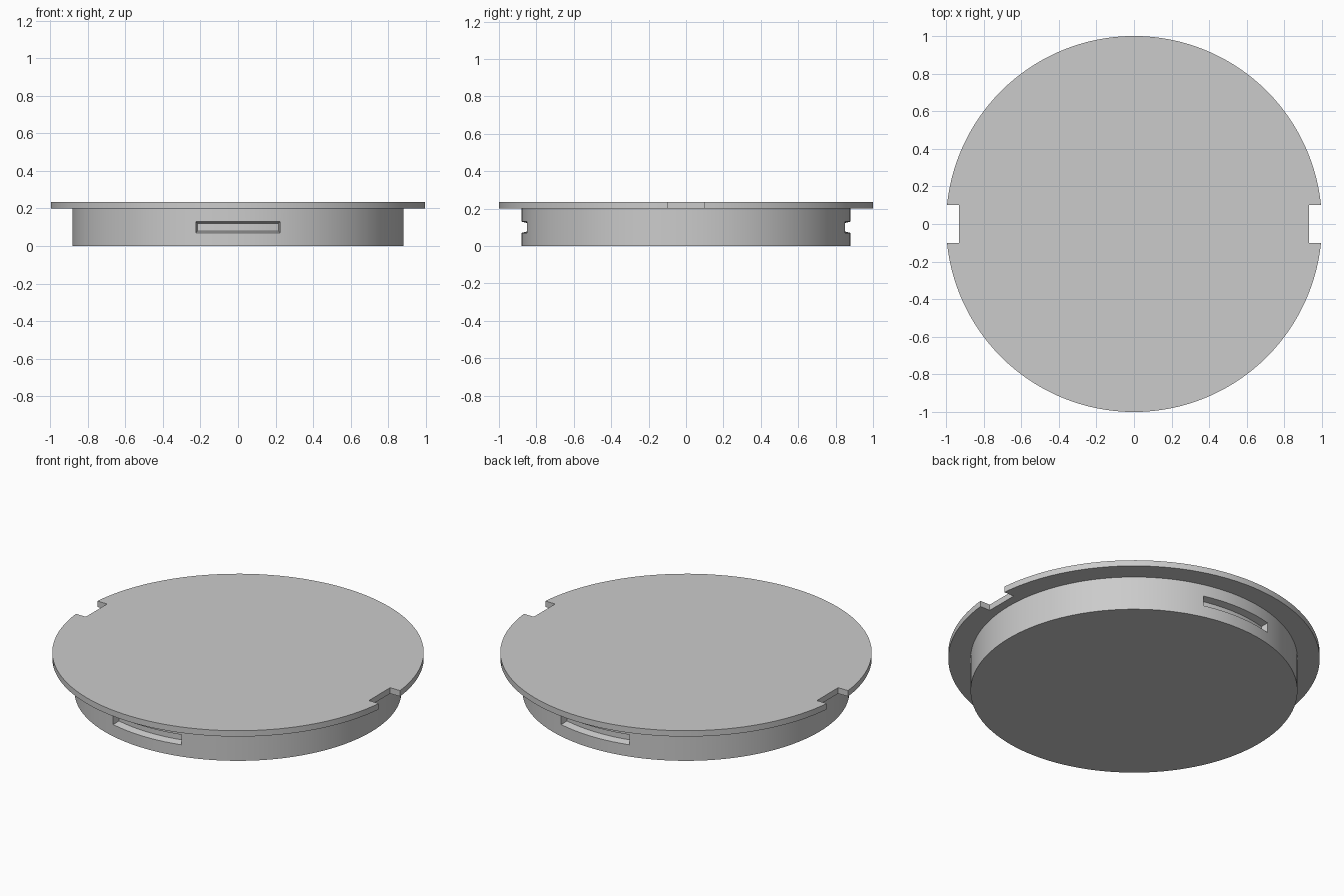
import bpy, bmesh
from math import sin, cos, pi, radians

cube = bpy.data.objects.get("Cube")
if cube:
    bpy.data.objects.remove(cube)

SEGMENTS = 128
PLUG_R, RIM_R = 0.88, 1.0
RIM_BOTTOM, RIM_TOP = 0.20, 0.235

grey = bpy.data.materials.new("plain grey")
grey.use_nodes = True
colour = (0.6, 0.6, 0.6, 1)
grey.diffuse_color = colour
grey.node_tree.nodes["Principled BSDF"].inputs["Base Color"].default_value = colour


def make_object(name, bm):
    bmesh.ops.recalc_face_normals(bm, faces=bm.faces)
    mesh = bpy.data.meshes.new(name)
    bm.to_mesh(mesh)
    bm.free()
    mesh.materials.append(grey)
    obj = bpy.data.objects.new(name, mesh)
    bpy.context.collection.objects.link(obj)
    return obj


def loft(name, rings, closed=False):
    """Skin a list of point rings, capping both ends."""
    bm = bmesh.new()
    rows = [[bm.verts.new(p) for p in ring] for ring in rings]
    for a, b in zip(rows, rows[1:]):
        for i in range(len(a)):
            j = (i + 1) % len(a)
            bm.faces.new((a[i], a[j], b[j], b[i]))
    bm.faces.new(rows[0])
    bm.faces.new(rows[-1])
    return make_object(name, bm)


# Lid: round plug with a wider thin rim on top
profile = [(PLUG_R, 0), (PLUG_R, RIM_BOTTOM), (RIM_R, RIM_BOTTOM), (RIM_R, RIM_TOP)]
lid = loft("lid", [[(r * cos(2 * pi * i / SEGMENTS), r * sin(2 * pi * i / SEGMENTS), z)
                    for i in range(SEGMENTS)] for r, z in profile])


# Cutter for a curved slot that narrows inward
def slot_cutter(name, middle):
    half_angle, steps = 0.258, 12
    section = [(0.84, 0.08), (0.92, 0.06), (0.92, 0.14), (0.84, 0.12)]
    rings = []
    for i in range(steps + 1):
        a = middle + half_angle * (2 * i / steps - 1)
        rings.append([(r * cos(a), r * sin(a), z) for r, z in section])
    return loft(name, rings)


# Cutter for a square finger notch in the rim
def notch_cutter(name, side):
    bm = bmesh.new()
    bmesh.ops.create_cube(bm, size=0.2)
    bmesh.ops.translate(bm, verts=bm.verts, vec=(side * 1.03, 0, RIM_TOP))
    return make_object(name, bm)


cutters = [slot_cutter("front_slot_cutter", -pi / 2),
           slot_cutter("back_slot_cutter", pi / 2),
           notch_cutter("left_notch_cutter", 1),
           notch_cutter("right_notch_cutter", -1)]

bpy.ops.object.select_all(action='DESELECT')
bpy.context.view_layer.objects.active = lid
lid.select_set(True)
for cutter in cutters:
    cutter.hide_render = True
    cut = lid.modifiers.new(cutter.name, 'BOOLEAN')
    cut.operation = 'DIFFERENCE'
    cut.solver = 'EXACT'
    cut.object = cutter
    bpy.ops.object.modifier_apply(modifier=cut.name)
    bpy.data.objects.remove(cutter)

bpy.ops.object.shade_smooth_by_angle(angle=radians(20))
